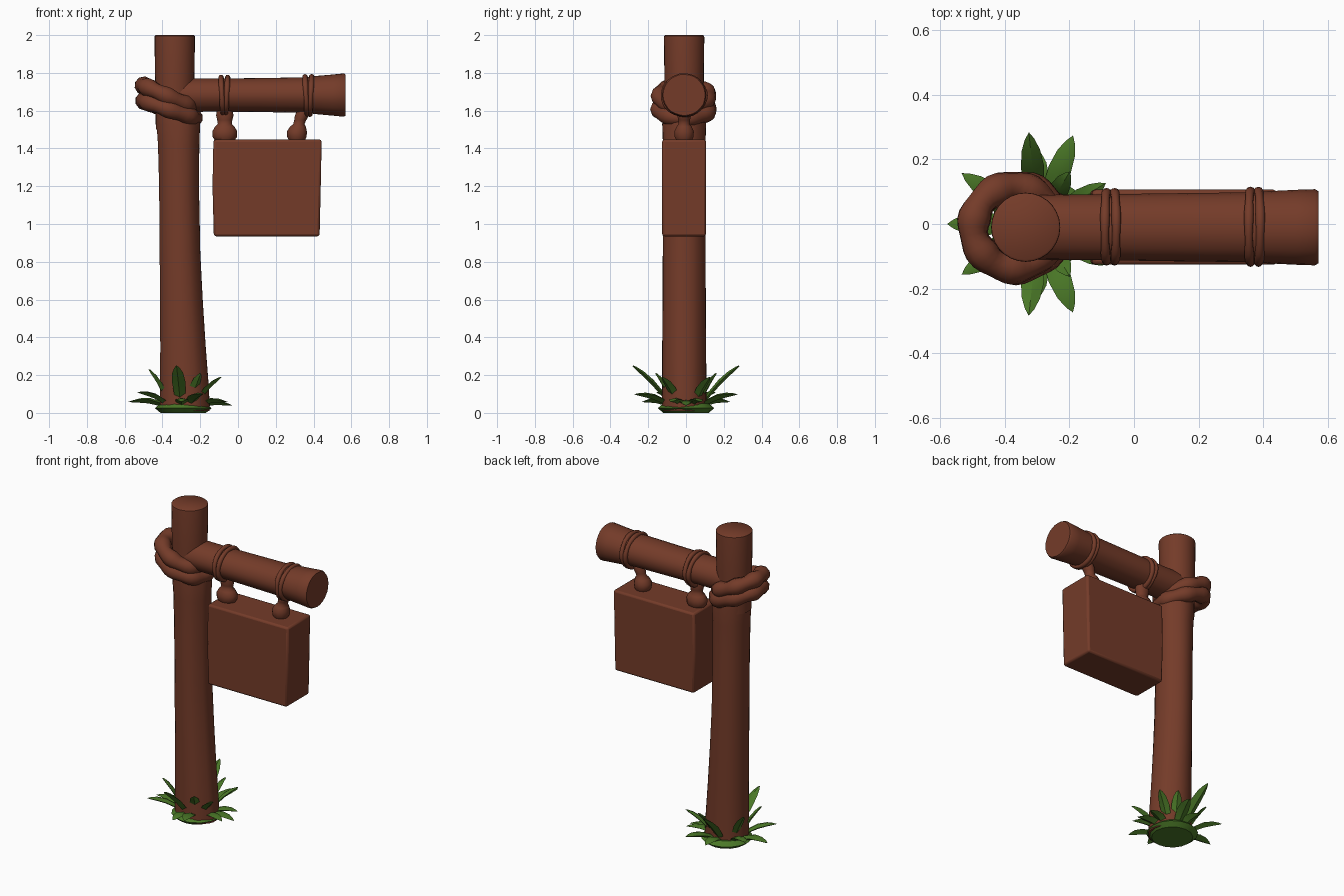
import bpy, math, random
from mathutils import Vector, Matrix

if "Cube" in bpy.data.objects:
    bpy.data.objects.remove(bpy.data.objects["Cube"])

random.seed(4)
TAU = 2 * math.pi
CY = -0.01          # depth centre of the woodwork
PX = -0.335         # post centre


def material(name, col):
    m = bpy.data.materials.new(name)
    m.diffuse_color = (*col, 1)
    m.use_nodes = True
    m.node_tree.nodes["Principled BSDF"].inputs["Base Color"].default_value = m.diffuse_color
    return m


WOOD = material("brown wood", (0.175, 0.044, 0.022))
LEAF = material("grass green", (0.068, 0.185, 0.02))


def make(name, verts, faces, mat, angle=40):
    me = bpy.data.meshes.new(name)
    me.from_pydata([tuple(v) for v in verts], [], faces)
    me.materials.append(mat)
    me.shade_smooth()
    me.set_sharp_from_angle(angle=math.radians(angle))
    ob = bpy.data.objects.new(name, me)
    bpy.context.collection.objects.link(ob)
    return ob


def loft(name, rings, mat, caps=True, closed=False, angle=40):
    """Skin a list of equally sized point rings."""
    n, k = len(rings[0]), len(rings)
    verts = [p for r in rings for p in r]
    faces = []
    for i in range(k if closed else k - 1):
        a, b = i * n, ((i + 1) % k) * n
        faces += [(a + j, a + (j + 1) % n, b + (j + 1) % n, b + j) for j in range(n)]
    if caps and not closed:
        faces += [tuple(range(n))[::-1], tuple(range((k - 1) * n, k * n))]
    return make(name, verts, faces, mat, angle)


def oval(c, u, v, ru, rv, n=28, rough=None):
    c, u, v = Vector(c), Vector(u), Vector(v)
    pts = []
    for j in range(n):
        a = TAU * j / n
        s = 1 + (rough[j] if rough else 0)
        pts.append(c + u * (ru * s * math.cos(a)) + v * (rv * s * math.sin(a)))
    return pts


X, Y, Z = Vector((1, 0, 0)), Vector((0, 1, 0)), Vector((0, 0, 1))


def bark(n=28, amount=0.025):
    return [random.uniform(-amount, amount * 0.6) for _ in range(n)]


# Post: flared trunk with lightly grooved bark, then the narrower top
groove = bark()
trunk = [(0.01, -0.282, 0.134, 0.118), (0.12, -0.283, 0.132, 0.117), (0.35, -0.291, 0.122, 0.116),
         (0.6, -0.300, 0.115, 0.114), (0.85, -0.307, 0.109, 0.113), (1.2, -0.312, 0.107, 0.112),
         (1.42, -0.314, 0.111, 0.112), (1.53, -0.316, 0.117, 0.116), (1.57, -0.318, 0.114, 0.112)]
loft("post_trunk", [oval((x, CY, z), X, Y, rx, ry, rough=groove) for z, x, rx, ry in trunk], WOOD)
top = [(1.5, 0.1), (1.75, 0.104), (1.985, 0.107), (1.995, 0.106), (2.0, 0.1)]
loft("post_top", [oval((PX, CY, z), X, Y, r, r) for z, r in top], WOOD)

# Crossbeam with a flared end
groove = bark(amount=0.015)
beam = [(-0.33, 0.09, 0.1), (-0.1, 0.088, 0.102), (0.1, 0.09, 0.105), (0.35, 0.094, 0.108),
        (0.42, 0.102, 0.112), (0.5, 0.109, 0.116), (0.56, 0.115, 0.118), (0.57, 0.109, 0.112)]
loft("crossbeam", [oval((x, CY, 1.683), Y, Z, ry, rz, rough=groove)
                   for x, rz, ry in beam], WOOD)


def rope_ring(name, centre, rot, R_u, R_v, half_w, half_h, lumps=0, seg=40):
    """Closed rope loop lying in the local XY plane, then rotated."""
    rings = []
    for i in range(seg):
        a = TAU * i / seg
        d = Vector((math.cos(a), math.sin(a), 0))
        s = 1 + 0.10 * math.sin(a * lumps)
        c = Vector((R_u * d.x, R_v * d.y, 0))
        pts = oval(c, d, Z, half_w * s, half_h * s, n=10)
        rings.append([rot @ p + Vector(centre) for p in pts])
    return loft(name, rings, WOOD, closed=True, angle=60)


# Tilted double lashing around the post
for i, (dz, dx, r, tilt) in enumerate([(0.035, -0.01, 0.125, 24), (-0.035, 0.0, 0.127, 19)]):
    rot = Matrix.Rotation(math.radians(tilt), 3, 'Y')
    rope_ring(f"post_lashing_{i + 1}", (-0.365 + dx, CY, 1.642 + dz), rot, r + 0.01, r, 0.048, 0.046, 7)

# Straps around the beam
for i, (x, r) in enumerate([(-0.085, 0.092), (-0.06, 0.092), (0.36, 0.096), (0.385, 0.096)]):
    rot = Matrix.Rotation(math.radians(90 + (3 if i % 2 else -3)), 3, 'Y')
    rope_ring(f"beam_strap_{i + 1}", (x, CY, 1.68), rot, r + 0.004, r + 0.014, 0.014, 0.014, 5, 32)

# Hanging knots between beam and board
for name, x, lean, s in (("left", -0.07, 0.0, 1.0), ("right", 0.312, 0.035, 0.8)):
    prof = [(1.44, 0.05), (1.46, 0.064), (1.49, 0.066), (1.515, 0.052), (1.53, 0.037),
            (1.55, 0.04), (1.575, 0.046), (1.61, 0.04)]
    rings = [oval((x + lean * max(0, z - 1.5) / 0.1, CY, z), X, Y, r * s, r * 0.8, 14) for z, r in prof]
    loft(f"hanging_knot_{name}", rings, WOOD, angle=60)

# Sign board: slightly tapered thick slab with softened edges
half = 0.116
slab = [[(x0, CY - half, z), (x1, CY - half, z), (x1, CY + half, z), (x0, CY + half, z)]
        for z, x0, x1 in ((0.935, -0.128, 0.432), (1.2, -0.135, 0.438), (1.447, -0.13, 0.443))]
board = loft("sign_board", slab, WOOD, angle=30)
bev = board.modifiers.new("soft edges", 'BEVEL')
bev.width, bev.segments, bev.limit_method = 0.012, 2, 'ANGLE'

# Grass base pad
loft("grass_pad", [oval((-0.29, 0, z), X, Y, r, r, 16) for z, r in
                   ((0, 0.12), (0.025, 0.15), (0.05, 0.12))], LEAF)


def leaf(name, tip, width):
    """Arching pointed blade with a flattened diamond section."""
    root = Vector((-0.295, 0, 0.03))
    tip = Vector(tip)
    flat = (tip - root) * Vector((1, 1, 0)).length
    d = Vector((tip.x - root.x, tip.y - root.y, 0)).normalized()
    side = Vector((-d.y, d.x, 0))
    start = root + d * 0.07
    rings = []
    for t, w in ((0, 0.5), (0.25, 0.85), (0.5, 1.0), (0.75, 0.8), (0.92, 0.4), (1, 0.06)):
        c = start.lerp(tip, t) + Z * (0.025 * math.sin(math.pi * t))
        h = width * w
        rings.append([c + side * h, c + Z * h * 0.25 - d * 0.004,
                      c - side * h, c - Z * h * 0.55 + d * 0.004])
    return loft(name, rings, LEAF, angle=30)


# Front and back leaves mirrored across the depth axis
pairs = [((-0.53, 0.155, 0.11), 0.032), ((-0.325, 0.28, 0.25), 0.036), ((-0.19, 0.27, 0.10), 0.036),
         ((-0.09, 0.125, 0.19), 0.03), ((-0.47, 0.09, 0.23), 0.03), ((-0.20, 0.16, 0.21), 0.03),
         ((-0.30, 0.23, 0.06), 0.035), ((-0.06, 0.08, 0.06), 0.032)]
for i, ((x, y, z), w) in enumerate(pairs):
    for s, tag in ((-1, "front"), (1, "back")):
        leaf(f"grass_leaf_{tag}_{i + 1}", (x, y * s, z), w)
leaf("grass_leaf_left", (-0.575, 0, 0.06), 0.036)
leaf("grass_leaf_right", (-0.03, 0, 0.04), 0.034)
